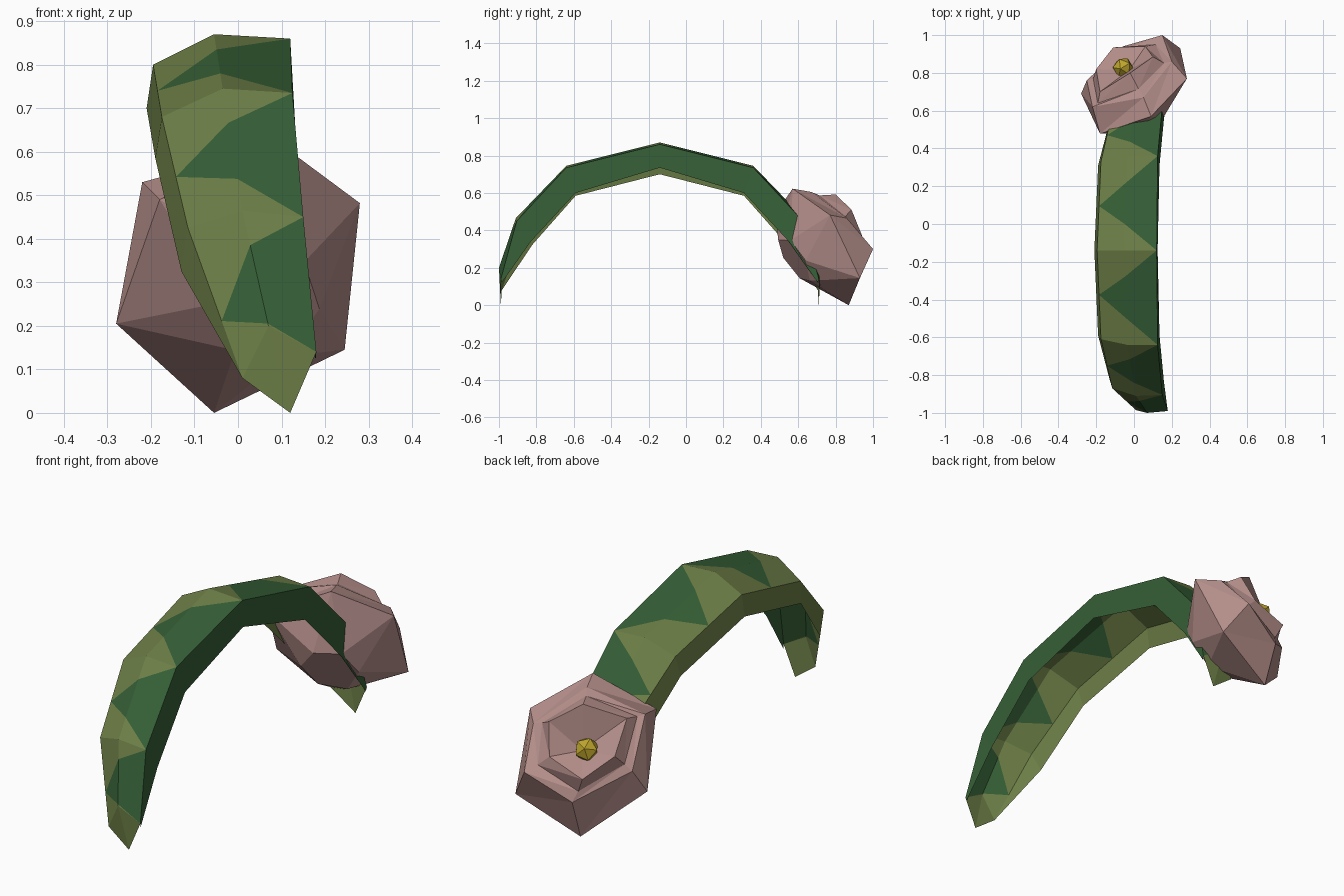
import bpy
from mathutils import Vector

if "Cube" in bpy.data.objects:
    bpy.data.objects.remove(bpy.data.objects["Cube"])


def material(name, rgb):
    m = bpy.data.materials.new(name)
    m.diffuse_color = (*rgb, 1)
    m.use_nodes = True
    m.node_tree.nodes["Principled BSDF"].inputs["Base Color"].default_value = m.diffuse_color
    return m


OLIVE = material("olive green", (0.152, 0.21, 0.062))
GREEN = material("leaf green", (0.036, 0.114, 0.037))
PINK = material("dusty pink", (0.47, 0.28, 0.262))
YELLOW = material("pollen yellow", (0.515, 0.376, 0.026))


def make(name, faces, mats):
    """faces: list of (points, material index)."""
    verts, index, polys = [], {}, []
    for pts, _ in faces:
        poly = []
        for p in pts:
            key = tuple(round(c, 4) for c in p)
            if key not in index:
                index[key] = len(verts)
                verts.append(key)
            if index[key] not in poly:
                poly.append(index[key])
        polys.append(poly)
    keep = [i for i, p in enumerate(polys) if len(p) > 2]
    mesh = bpy.data.meshes.new(name)
    mesh.from_pydata(verts, [], [polys[i] for i in keep])
    for m in mats:
        mesh.materials.append(m)
    for poly, i in zip(mesh.polygons, keep):
        poly.material_index = faces[i][1]
    mesh.update()
    ob = bpy.data.objects.new(name, mesh)
    bpy.context.collection.objects.link(ob)
    return ob


# Arched leaf: open channel, half of its rings as (x, distance from middle, z)
# ring order: left lip, left shoulder, ridge, right shoulder, right lip
MID = -0.14
half = [
    [(-.21, 0, .70), (-.195, 0, .80), (-.055, 0, .87), (.12, 0, .86), (.125, 0, .735)],
    [(-.19, .45, .585), (-.175, .47, .68), (-.035, .50, .745), (.125, .50, .735), (.135, .45, .60)],
    [(-.13, .68, .325), (-.115, .73, .425), (.01, .77, .465), (.15, .765, .45), (.158, .69, .34)],
    [(.01, .845, .08), (.01, .845, .08), (.07, .86, .20), (.18, .85, .14), (.178, .845, .12)],
]
tip = (.12, .85, .0)
# where each green wedge has its point, and its span along the ridge
wedges = [(.5, .28, .72), (.54, .28, .74), (.62, .3, .98)]

leaf = []
for side in (-1, 1):
    def place(p):
        return Vector((p[0], MID + side * p[1], p[2]))

    def add(pts, mat):
        leaf.append((pts if side < 0 else pts[::-1], mat))

    rings = [[place(p) for p in ring] for ring in half]
    for r, s, (point, first, last) in zip(rings, rings[1:], wedges):
        a, b, c, d, e = r
        a2, b2, c2, d2, e2 = s
        apex = b.lerp(b2, point)
        lo, hi = c.lerp(c2, first), c.lerp(c2, last)
        add([a, b, apex, b2, a2], 0)
        add([b, c, lo, apex], 0)
        add([apex, lo, hi], 1)
        add([apex, hi, c2, b2], 0)
        add([c, d, lo], 0)
        add([lo, d, d2, hi], 1)
        add([hi, d2, c2], 0)
        add([d, e, e2, d2], 1)
    # pointed end
    t = place(tip)
    add([rings[-1][1], rings[-1][2], t], 0)
    add([rings[-1][2], rings[-1][3], t], 0)
make("arched_leaf", leaf, [OLIVE, GREEN])

# Flower head: six-sided layers from the narrow base to the inner petals
axis = Vector((-.35, .81, .47)).normalized()
centre = Vector((.017, .718, .323))
wide = [Vector(p) for p in ((.28, .77, .482), (.245, .93, .145), (-.055, .87, .0),
                            (-.28, .69, .205), (-.18, .478, .49), (.09, .57, .623))]
rim = [Vector(p) for p in ((.20, .86, .465), (.15, 1.0, .30), (-.06, .94, .19),
                           (-.25, .76, .32), (-.22, .62, .53), (.05, .67, .605))]
petals = [Vector(p) for p in ((.10, .885, .51), (.06, .94, .375), (-.11, .935, .31),
                              (-.20, .82, .40), (-.18, .70, .53), (-.02, .80, .592))]
heart = centre + axis * .12
base = [centre - axis * .17 + .45 * (wide[i].lerp(wide[(i + 1) % 6], .5) - centre)
        for i in range(6)]
valley = [r.lerp(p, .5) - axis * .025 for r, p in zip(rim, petals)]
layers = [base, wide, rim, valley, petals]
flower = [(base[::-1], 0)]
for i in range(6):
    j = (i + 1) % 6
    for lower, upper in zip(layers, layers[1:]):
        flower.append(([lower[i], upper[j], lower[j]], 0))
        flower.append(([lower[i], upper[i], upper[j]], 0))
    flower.append(([petals[i], heart, petals[j]], 0))
make("flower_petals", flower, [PINK])

# Flower centre: small faceted bead
bpy.ops.mesh.primitive_ico_sphere_add(subdivisions=1, radius=.056,
                                      location=Vector((-.058, .828, .398)))
bead = bpy.context.object
bead.name = "flower_centre"
bead.rotation_euler = axis.to_track_quat('Z', 'Y').to_euler()
bead.data.materials.append(YELLOW)

# Make every shell face consistently
for name in ("arched_leaf", "flower_petals"):
    ob = bpy.data.objects[name]
    bpy.ops.object.select_all(action='DESELECT')
    bpy.context.view_layer.objects.active = ob
    ob.select_set(True)
    bpy.ops.object.mode_set(mode='EDIT')
    bpy.ops.mesh.select_all(action='SELECT')
    bpy.ops.mesh.normals_make_consistent(inside=False)
    bpy.ops.object.mode_set(mode='OBJECT')
